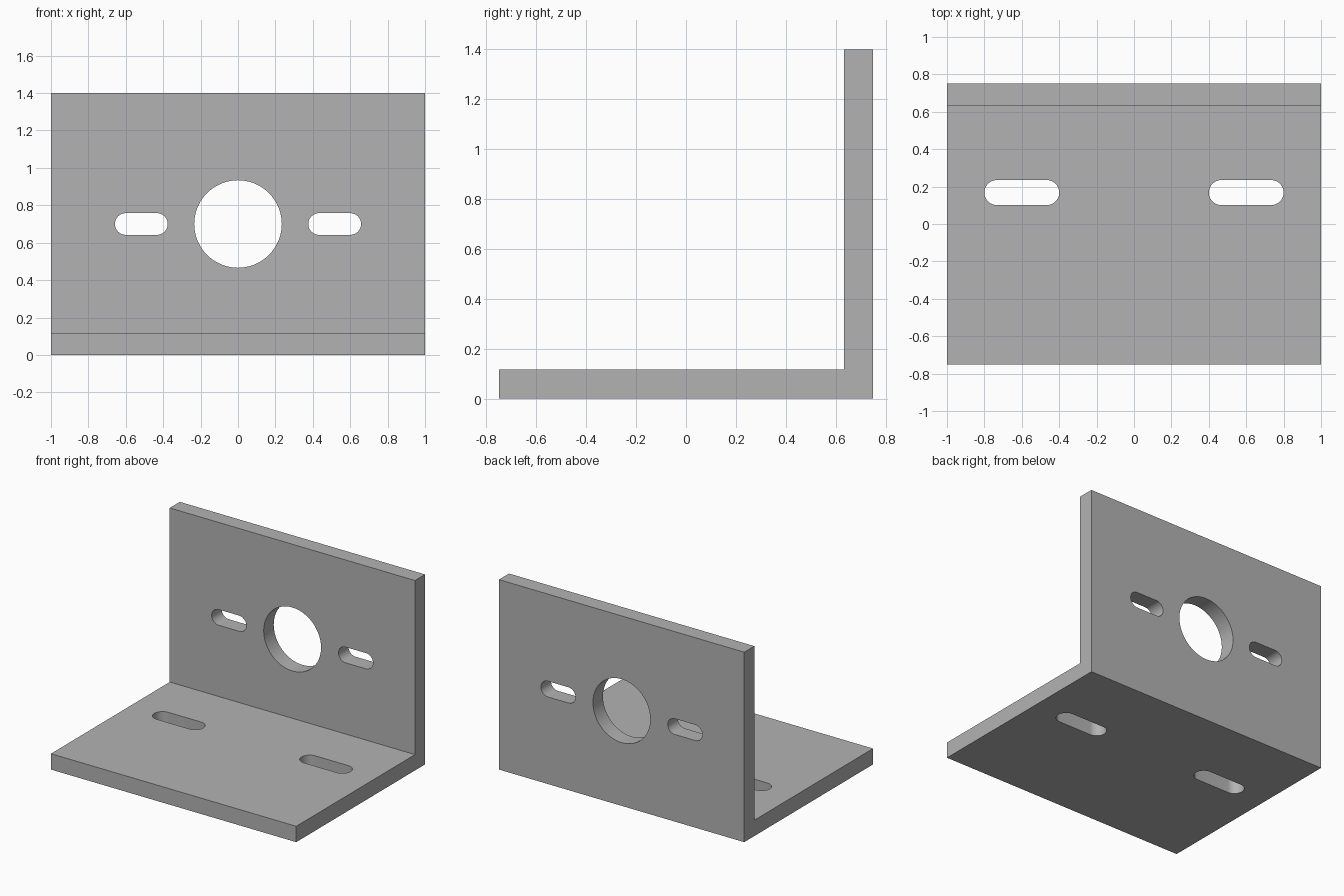
import bpy, bmesh
from math import pi, sin, cos, radians
from mathutils import Vector

cube = bpy.data.objects.get("Cube")
if cube:
    bpy.data.objects.remove(cube, do_unlink=True)

WIDTH, DEPTH, HEIGHT, THICK = 2.0, 1.5, 1.4, 0.117
BACK = DEPTH / 2
ARC_STEPS = 24

grey = bpy.data.materials.new("plain_grey")
grey.use_nodes = True
grey.diffuse_color = (0.45, 0.45, 0.45, 1)
grey.node_tree.nodes["Principled BSDF"].inputs["Base Color"].default_value = grey.diffuse_color


def prism(name, outline, along):
    """Extrude a closed outline of 3D points along a vector."""
    bm = bmesh.new()
    face = bm.faces.new([bm.verts.new(p) for p in outline])
    extruded = bmesh.ops.extrude_face_region(bm, geom=[face])["geom"]
    moved = [v for v in extruded if isinstance(v, bmesh.types.BMVert)]
    bmesh.ops.translate(bm, verts=moved, vec=Vector(along))
    bmesh.ops.recalc_face_normals(bm, faces=bm.faces)
    mesh = bpy.data.meshes.new(name)
    bm.to_mesh(mesh)
    bm.free()
    mesh.materials.append(grey)
    obj = bpy.data.objects.new(name, mesh)
    bpy.context.collection.objects.link(obj)
    return obj


def slot_outline(cx, cy, radius, straight=0.0):
    """Rounded slot; with no straight part it is a circle."""
    points = []
    for side in (1, -1):
        steps = ARC_STEPS + 1 if straight else ARC_STEPS
        for i in range(steps):
            a = -pi / 2 + pi * i / ARC_STEPS
            points.append((cx + side * (straight / 2 + radius * cos(a)),
                           cy + side * radius * sin(a)))
    return points


def wall_cutter(name, *shape):
    outline = [(x, BACK - 2 * THICK, z) for x, z in slot_outline(*shape)]
    return prism(name, outline, (0, 3 * THICK, 0))


def base_cutter(name, *shape):
    outline = [(x, y, -THICK) for x, y in slot_outline(*shape)]
    return prism(name, outline, (0, 0, 3 * THICK))


# L-shaped body from its side profile
inner = BACK - THICK
profile = [(-BACK, 0), (BACK, 0), (BACK, HEIGHT), (inner, HEIGHT), (inner, THICK), (-BACK, THICK)]
bracket = prism("angle_bracket", [(-WIDTH / 2, y, z) for y, z in profile], (WIDTH, 0, 0))

# Centre hole, wall slots and base slots
cutters = [wall_cutter("centre_hole_cutter", 0, HEIGHT / 2, 0.234)]
for side, label in ((1, "left"), (-1, "right")):
    cutters.append(wall_cutter(label + "_wall_slot_cutter", side * 0.517, HEIGHT / 2, 0.058, 0.166))
    cutters.append(base_cutter(label + "_base_slot_cutter", side * 0.6, 0.168, 0.067, 0.266))

bpy.ops.object.select_all(action="DESELECT")
bpy.context.view_layer.objects.active = bracket
bracket.select_set(True)
for cutter in cutters:
    cutter.hide_render = True
    cut = bracket.modifiers.new(cutter.name, "BOOLEAN")
    cut.operation, cut.solver, cut.object = "DIFFERENCE", "EXACT", cutter
    bpy.ops.object.modifier_apply(modifier=cut.name)
    bpy.data.objects.remove(cutter, do_unlink=True)

# Smooth hole walls, crisp plate edges
bpy.ops.object.shade_smooth_by_angle(angle=radians(30))
